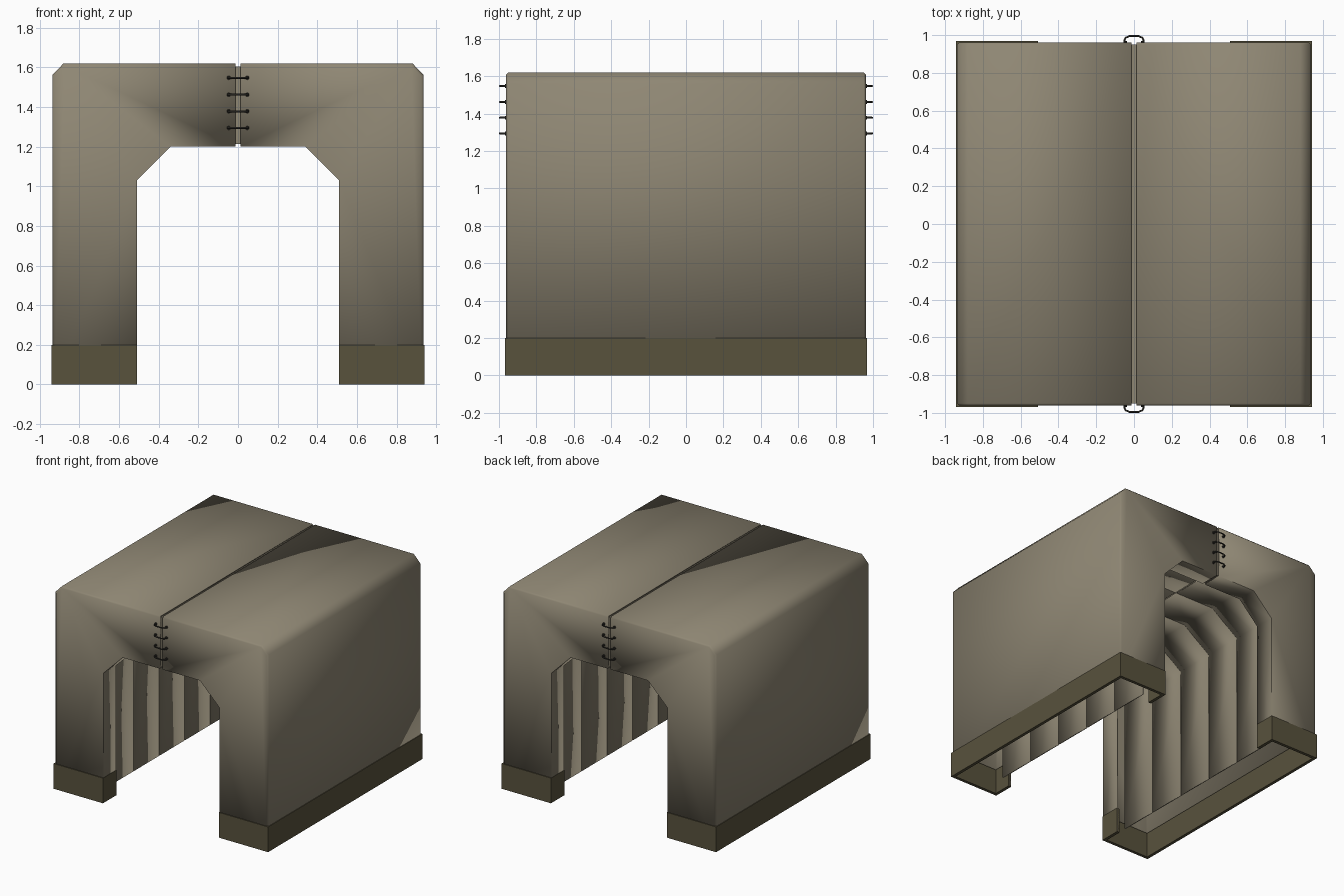
import bpy, bmesh, math

if "Cube" in bpy.data.objects:
    bpy.data.objects.remove(bpy.data.objects["Cube"])

def material(name, rgb):
    m = bpy.data.materials.new(name)
    m.diffuse_color = (*rgb, 1)
    m.use_nodes = True
    m.node_tree.nodes["Principled BSDF"].inputs["Base Color"].default_value = m.diffuse_color
    return m

SHELL = material("taupe_shell", (0.275, 0.242, 0.174))
BAND = material("dark_olive_band", (0.098, 0.084, 0.046))
WIRE = material("dark_wire", (0.03, 0.028, 0.023))

def finish(bm, name, mat, thickness=0.0, offset=-1, smooth=None):
    me = bpy.data.meshes.new(name)
    bm.to_mesh(me)
    bm.free()
    ob = bpy.data.objects.new(name, me)
    bpy.context.collection.objects.link(ob)
    me.materials.append(mat)
    if thickness:
        s = ob.modifiers.new("thickness", 'SOLIDIFY')
        s.thickness, s.offset, s.use_even_offset = thickness, offset, True
    if smooth:
        bpy.ops.object.select_all(action='DESELECT')
        ob.select_set(True)
        bpy.context.view_layer.objects.active = ob
        bpy.ops.object.shade_smooth_by_angle(angle=math.radians(smooth))
    return ob

def strip(bm, a, b):
    """Quads between two matching rows of vertices."""
    return [bm.faces.new((a[i], a[i + 1], b[i + 1], b[i])) for i in range(len(a) - 1)]

def row(bm, pts, sx, y):
    return [bm.verts.new((sx * x, y, z)) for x, z in pts]

def box(name, mat, lo, hi):
    bm = bmesh.new()
    bmesh.ops.create_cube(bm, size=1)
    for v in bm.verts:
        v.co = [(l + h) / 2 + c * (h - l) for l, h, c in zip(lo, hi, v.co)]
    return finish(bm, name, mat)

OUTER = [(0.012, 1.62), (0.88, 1.62), (0.937, 1.56), (0.937, 0.01)]
INNER = [(0.51, 0.01), (0.51, 1.03), (0.34, 1.2), (0.012, 1.2)]
LINER = [(0.585, 0.05), (0.585, 1.1), (0.35, 1.27), (0.008, 1.27)]

for side, sx in (("right", 1), ("left", -1)):
    # hollow half shell: outer wall, end walls with arch, returned lips
    bm = bmesh.new()
    ends = {}
    for sy in (1, -1):
        o = row(bm, OUTER, sx, sy * 0.962)
        i = row(bm, INNER, sx, sy * 0.962)
        bm.faces.new(o + i)
        strip(bm, i, row(bm, INNER, sx, sy * 0.80))
        ends[sy] = o
    strip(bm, ends[1], ends[-1])
    bmesh.ops.recalc_face_normals(bm, faces=bm.faces)
    top = max(bm.faces, key=lambda f: f.calc_center_median().z)
    if top.normal.z < 0:
        bmesh.ops.reverse_faces(bm, faces=bm.faces)
    rim = [bm.edges.get((o[k], o[k + 1])) for o in ends.values() for k in range(3)]
    bmesh.ops.bevel(bm, geom=rim, offset=0.012, segments=1, affect='EDGES')
    finish(bm, side + "_shell", SHELL, 0.01, -1, 50)

    # base band wrapping the foot
    bm = bmesh.new()
    plan = [(0.509, 0.80), (0.509, 0.968), (0.942, 0.968),
            (0.942, -0.968), (0.509, -0.968), (0.509, -0.80)]
    low = [bm.verts.new((sx * x, y, 0)) for x, y in plan]
    high = [bm.verts.new((sx * x, y, 0.2)) for x, y in plan]
    faces = strip(bm, low, high)
    bm.normal_update()
    if faces[2].normal.x * sx < 0:
        bmesh.ops.reverse_faces(bm, faces=bm.faces)
    finish(bm, side + "_base_band", BAND, 0.024, -1)

    # five curved lining panels along the tunnel
    for n in range(5):
        y0 = -0.80 + 0.32 * n
        bm = bmesh.new()
        strip(bm, row(bm, LINER, sx, y0 + 0.003), row(bm, LINER, sx, y0 + 0.317))
        finish(bm, f"{side}_lining_panel_{n + 1}", SHELL, 0.01, 0, 60)

# filler closing the seam between the halves
box("seam_top_filler", SHELL, (-0.014, -0.95, 1.57), (0.014, 0.95, 1.605))
for end, sy in (("back", 1), ("front", -1)):
    ys = sorted((sy * 0.80, sy * 0.95))
    box(end + "_seam_filler", SHELL, (-0.014, ys[0], 1.212), (0.014, ys[1], 1.6))

    # wire staples lacing the seam, with eyelets at their feet
    for n, z in enumerate((1.547, 1.462, 1.378, 1.294)):
        cu = bpy.data.curves.new(f"{end}_staple_{n + 1}", 'CURVE')
        cu.dimensions = '3D'
        cu.bevel_depth, cu.bevel_resolution, cu.use_fill_caps = 0.005, 2, True
        half = [(0.046, 0.95), (0.051, 0.972), (0.044, 0.986), (0.025, 0.995)]
        path = [(-x, y) for x, y in half] + half[::-1]
        sp = cu.splines.new('POLY')
        sp.points.add(len(path) - 1)
        for p, (x, y) in zip(sp.points, path):
            p.co = (x, sy * y, z, 1)
        ob = bpy.data.objects.new(cu.name, cu)
        bpy.context.collection.objects.link(ob)
        cu.materials.append(WIRE)
        for sx in (-1, 1):
            bm = bmesh.new()
            bmesh.ops.create_cone(bm, cap_ends=True, segments=10, radius1=0.01,
                                  radius2=0.01, depth=0.012)
            for v in bm.verts:
                x, y, h = v.co
                v.co = (sx * 0.047 + x, sy * 0.962 + h, z + y)
            bmesh.ops.recalc_face_normals(bm, faces=bm.faces)
            finish(bm, f"{end}_eyelet_{n + 1}_{'right' if sx > 0 else 'left'}", WIRE)
